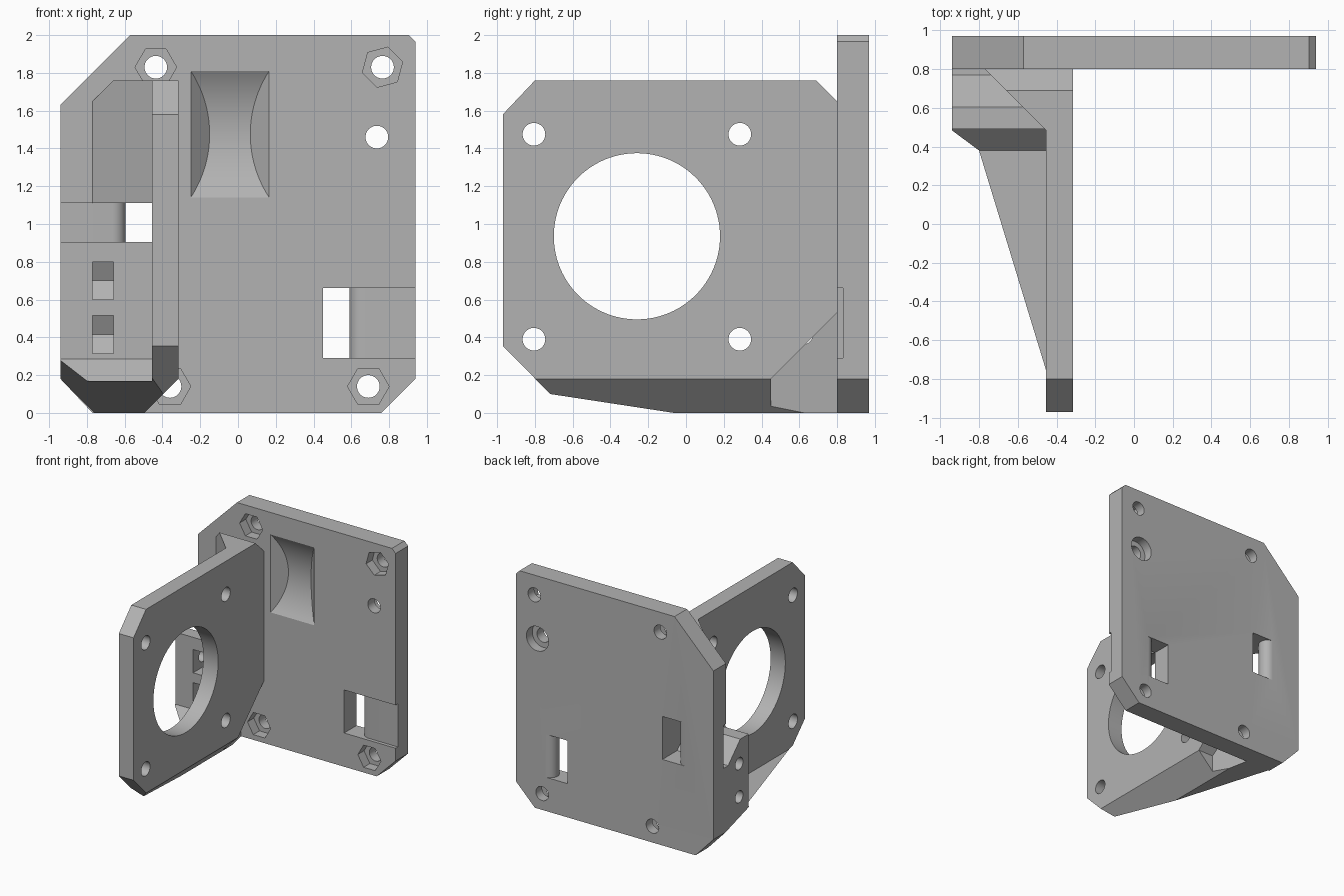
import bpy, bmesh
from math import sin, cos, pi, radians, asin
from mathutils import Vector

default = bpy.data.objects.get("Cube")
if default:
    bpy.data.objects.remove(default, do_unlink=True)

grey = bpy.data.materials.new("plain grey")
grey.use_nodes = True
colour = (0.45, 0.45, 0.45, 1)
grey.diffuse_color = colour
grey.node_tree.nodes["Principled BSDF"].inputs["Base Color"].default_value = colour


def prism(name, axis, pts, a, b, planes=()):
    """Extrude a 2D outline along an axis, then trim it with (point, outward normal) planes."""
    place = {"x": lambda p, t: (t, p[0], p[1]),
             "y": lambda p, t: (p[0], t, p[1]),
             "z": lambda p, t: (p[0], p[1], t)}[axis]
    bm = bmesh.new()
    low = [bm.verts.new(place(p, a)) for p in pts]
    high = [bm.verts.new(place(p, b)) for p in pts]
    bm.faces.new(low)
    bm.faces.new(high[::-1])
    for i in range(len(pts)):
        j = (i + 1) % len(pts)
        bm.faces.new((low[i], high[i], high[j], low[j]))
    for co, no in planes:
        geom = bm.verts[:] + bm.edges[:] + bm.faces[:]
        cut = bmesh.ops.bisect_plane(bm, geom=geom, dist=1e-5, plane_co=co,
                                     plane_no=Vector(no).normalized(), clear_outer=True)
        edges = [e for e in cut["geom_cut"] if isinstance(e, bmesh.types.BMEdge) and e.is_boundary]
        if edges:
            bmesh.ops.edgenet_fill(bm, edges=edges)
    bmesh.ops.recalc_face_normals(bm, faces=bm.faces[:])
    mesh = bpy.data.meshes.new(name)
    bm.to_mesh(mesh)
    bm.free()
    mesh.materials.append(grey)
    ob = bpy.data.objects.new(name, mesh)
    bpy.context.collection.objects.link(ob)
    return ob


def ring(u, v, r, n=40, turn=0):
    return [(u + r * cos(2 * pi * i / n + radians(turn)),
             v + r * sin(2 * pi * i / n + radians(turn))) for i in range(n)]


def carve(ob, cutters):
    """Subtract the cutters and bake the result."""
    for c in cutters:
        m = ob.modifiers.new("cut", "BOOLEAN")
        m.operation, m.solver, m.object = "DIFFERENCE", "EXACT", c
        c.hide_render = True
    bpy.context.view_layer.update()
    baked = bpy.data.meshes.new_from_object(ob.evaluated_get(bpy.context.evaluated_depsgraph_get()))
    ob.modifiers.clear()
    ob.data = baked


def strap_slot(name, side, inner, z):
    """Slot with a shallow channel running outward over a rounded bar."""
    tip = inner + 0.14
    bar = [(tip + 0.07 - 0.07 * sin(pi * i / 12), 0.90 - 0.07 * cos(pi * i / 12)) for i in range(13)]
    pts = [(inner, 0.7), (1.1, 0.7), (1.1, 0.83)] + bar + [(tip + 0.07, 1.1), (inner, 1.1)]
    return prism(name, "z", [(side * x, y) for x, y in pts], z, z + 0.37)


# Mounting plate cutters: screw holes, nut traps, counterbore, straps, curved pocket
plate_cuts = []
for i, (x, z, turn) in enumerate([(-0.435, 1.83, 0), (0.765, 1.83, 15), (0.69, 0.14, 0), (-0.36, 0.14, 0)]):
    plate_cuts.append(prism(f"nut_cutter_{i}", "y", ring(x, z, 0.11, 6, turn), 0.7, 0.885))
    plate_cuts.append(prism(f"screw_cutter_{i}", "y", ring(x, z, 0.06), 0.7, 1.1))
plate_cuts.append(prism("pin_cutter", "y", ring(0.735, 1.46, 0.06), 0.7, 1.1))
plate_cuts.append(prism("counterbore_cutter", "y", ring(0.735, 1.46, 0.105), 0.89, 1.1))
plate_cuts.append(strap_slot("right_strap_cutter", 1, 0.45, 0.29))
plate_cuts.append(strap_slot("left_strap_cutter", -1, 0.455, 0.74))
radius, depth, half = 0.61, 0.1, 0.335
sweep = asin(half / radius)
arc = [(0.8 + depth - radius + radius * cos(sweep * t / 12), 1.475 + radius * sin(sweep * t / 12))
       for t in range(-12, 13)]
plate_cuts.append(prism("pocket_cutter", "x", arc + [(0.75, 1.475 + half), (0.75, 1.475 - half)], -0.31, 0.225,
                        [((-0.25, 0.8, 0), (-1, 1, 0)), ((0.165, 0.8, 0), (1, 1, 0))]))

# Mounting plate
plate = prism("mounting_plate", "y", [(-0.77, 0), (0.76, 0), (0.94, 0.18), (0.94, 1.965), (0.905, 2),
                                      (-0.57, 2), (-0.94, 1.63), (-0.94, 0.18)], 0.80, 0.97)
carve(plate, plate_cuts)

# Sloping planes shared by the underside of the motor plate and the brace
under = [((-0.455, -0.72, 0.16), (-1, -0.305, -1)), ((-0.315, 0, 0.18), (1, 0, -1))]
corner = prism("corner_cutter", "x", [(0.45, -0.2), (0.45, 0.18), (0.9, 0.63), (0.9, -0.2)], -0.65, 0,
               [((-0.46, 0.45, 0), (-1, -0.2, 0))])

# Motor plate with its large opening and four screw holes
motor = prism("motor_plate", "x", [(-0.62, 0), (0.80, 0), (0.80, 1.65), (0.69, 1.76), (-0.80, 1.76),
                                   (-0.97, 1.58), (-0.97, 0.355)], -0.455, -0.315, under)
motor_cuts = [corner, prism("motor_opening_cutter", "x", ring(-0.26, 0.935, 0.44, 96), -0.6, -0.2)]
for y in (-0.805, 0.285):
    for z in (0.39, 1.475):
        motor_cuts.append(prism("motor_screw_cutter", "x", ring(y, z, 0.06), -0.6, -0.2))
carve(motor, motor_cuts)

# Side block and floor brace, with side screw holes and nut slots
block = prism("side_block_and_brace", "x", [(-0.97, 0), (0.80, 0), (0.80, 0.74), (0.77, 0.74), (0.605, 0.905),
                                            (0.49, 0.905), (0.49, 0.285), (0.38, 0.17), (-0.97, 0.17)],
              -0.94, -0.455, under)
block_cuts = [corner]
for z in (0.415, 0.70):
    block_cuts.append(prism("side_screw_cutter", "x", ring(0.62, z, 0.052), -1.1, -0.4))
    block_cuts.append(prism("nut_slot_cutter", "x", [(0.4, z - 0.1), (0.68, z - 0.1), (0.735, z),
                                                     (0.68, z + 0.1), (0.4, z + 0.1)], -0.77, -0.66))
carve(block, block_cuts)

# Upright corner rib
rib = prism("corner_rib", "z", [(-0.77, 0.80), (-0.455, 0.485), (-0.455, 0.80)], 1.11, 1.76,
            [((0, 0.80, 1.65), (0, 1, 1))])

# Remove cutters and set shading
for ob in list(bpy.data.objects):
    if "cutter" in ob.name:
        bpy.data.objects.remove(ob, do_unlink=True)
bpy.ops.object.select_all(action="DESELECT")
for ob in (plate, motor, block, rib):
    ob.select_set(True)
bpy.context.view_layer.objects.active = plate
bpy.ops.object.shade_smooth_by_angle(angle=radians(25))
